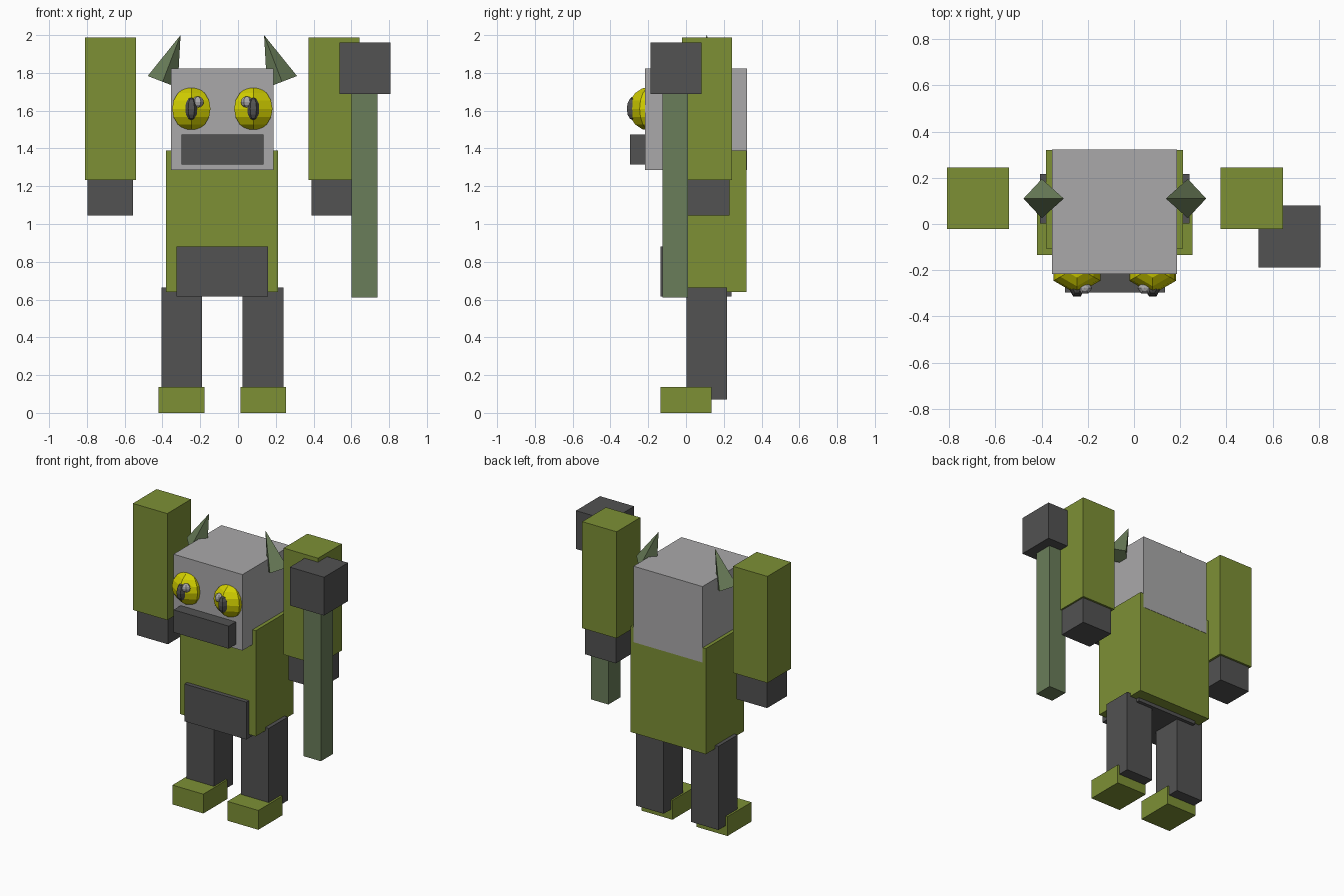
import bpy, bmesh, math
from mathutils import Vector, Matrix

if "Cube" in bpy.data.objects:
    bpy.data.objects.remove(bpy.data.objects["Cube"])

CX = -0.083  # symmetry plane of the body


def material(name, rgb):
    m = bpy.data.materials.new(name)
    m.diffuse_color = (*rgb, 1.0)
    m.use_nodes = True
    m.node_tree.nodes["Principled BSDF"].inputs["Base Color"].default_value = m.diffuse_color
    return m


GREEN = material("moss green", (0.205, 0.279, 0.036))
DARK = material("charcoal", (0.084, 0.084, 0.084))
GREY = material("light grey", (0.40, 0.395, 0.40))
YELLOW = material("yellow", (0.64, 0.62, 0.0))
SAGE = material("sage green", (0.144, 0.205, 0.100))


def finish(name, bm, mat):
    me = bpy.data.meshes.new(name)
    bm.to_mesh(me)
    bm.free()
    me.materials.append(mat)
    ob = bpy.data.objects.new(name, me)
    bpy.context.collection.objects.link(ob)
    return ob


def box(name, x, y, z, mat):
    """Block given by its (min, max) range on each axis."""
    bm = bmesh.new()
    bmesh.ops.create_cube(bm, size=1)
    for v in bm.verts:
        v.co = Vector([(r[0] + r[1]) / 2 + c * (r[1] - r[0])
                       for r, c in zip((x, y, z), v.co)])
    return finish(name, bm, mat)


def ball(name, centre, radii, turn, rings, mat):
    """Six-sided low-poly ball."""
    bm = bmesh.new()
    bmesh.ops.create_uvsphere(bm, u_segments=6, v_segments=rings, radius=1)
    bm.transform(Matrix.Translation(centre) @ Matrix.Diagonal((*radii, 1))
                 @ Matrix.Rotation(turn, 4, 'Z'))
    return finish(name, bm, mat)


def horn(name, base, tip, radius, mat):
    """Four-sided spike from the base centre to the tip."""
    base, tip = Vector(base), Vector(tip)
    w = (tip - base).normalized()
    v = Vector((0, 1, 0))
    u = v.cross(w)
    bm = bmesh.new()
    ring = [bm.verts.new(base + d * radius) for d in (u, v, -u, -v)]
    top = bm.verts.new(tip)
    bm.faces.new(ring[::-1])
    for i in range(4):
        bm.faces.new((ring[i], ring[(i + 1) % 4], top))
    bmesh.ops.recalc_face_normals(bm, faces=bm.faces)
    return finish(name, bm, mat)


# Body and head
box("torso", (-0.38, 0.213), (-0.105, 0.32), (0.64, 1.39), GREEN)
box("loincloth", (-0.325, 0.16), (-0.135, 0.24), (0.615, 0.88), DARK)
box("head", (-0.355, 0.187), (-0.217, 0.322), (1.285, 1.824), GREY)
box("mouth", (-0.298, 0.135), (-0.297, -0.10), (1.315, 1.475), DARK)

# Paired parts
for s, side in ((-1, "right"), (1, "left")):
    def span(a, b):
        return tuple(sorted((CX + s * a, CX + s * b)))

    box(side + "_arm", span(0.457, 0.727), (-0.022, 0.244), (1.232, 1.988), GREEN)
    box(side + "_hand", span(0.473, 0.715), (0.008, 0.23), (1.045, 1.26), DARK)
    box(side + "_leg", span(0.107, 0.323), (0.002, 0.216), (0.07, 0.663), DARK)
    box(side + "_foot", span(0.095, 0.337), (-0.135, 0.135), (0.0, 0.137), GREEN)

    # Eye with pupil and glint
    ex = CX + s * 0.164
    ball(side + "_eye", (ex, -0.187, 1.61), (0.117, 0.117, 0.117), 0, 8, YELLOW)
    ball(side + "_pupil", (ex, -0.283, 1.61), (0.033, 0.035, 0.06),
         math.pi / 6, 6, DARK)
    ball(side + "_eye_glint", (ex - s * 0.034, -0.277, 1.646),
         (0.032, 0.028, 0.030), math.pi / 6, 6, GREY)

    # Horn
    horn(side + "_horn", (CX + s * 0.316, 0.11, 1.753),
         (CX + s * 0.221, 0.11, 2.0), 0.085, SAGE)

# Hammer
box("hammer_handle", (0.602, 0.738), (-0.125, 0.01), (0.612, 1.70), SAGE)
box("hammer_head", (0.538, 0.807), (-0.188, 0.081), (1.688, 1.96), DARK)
